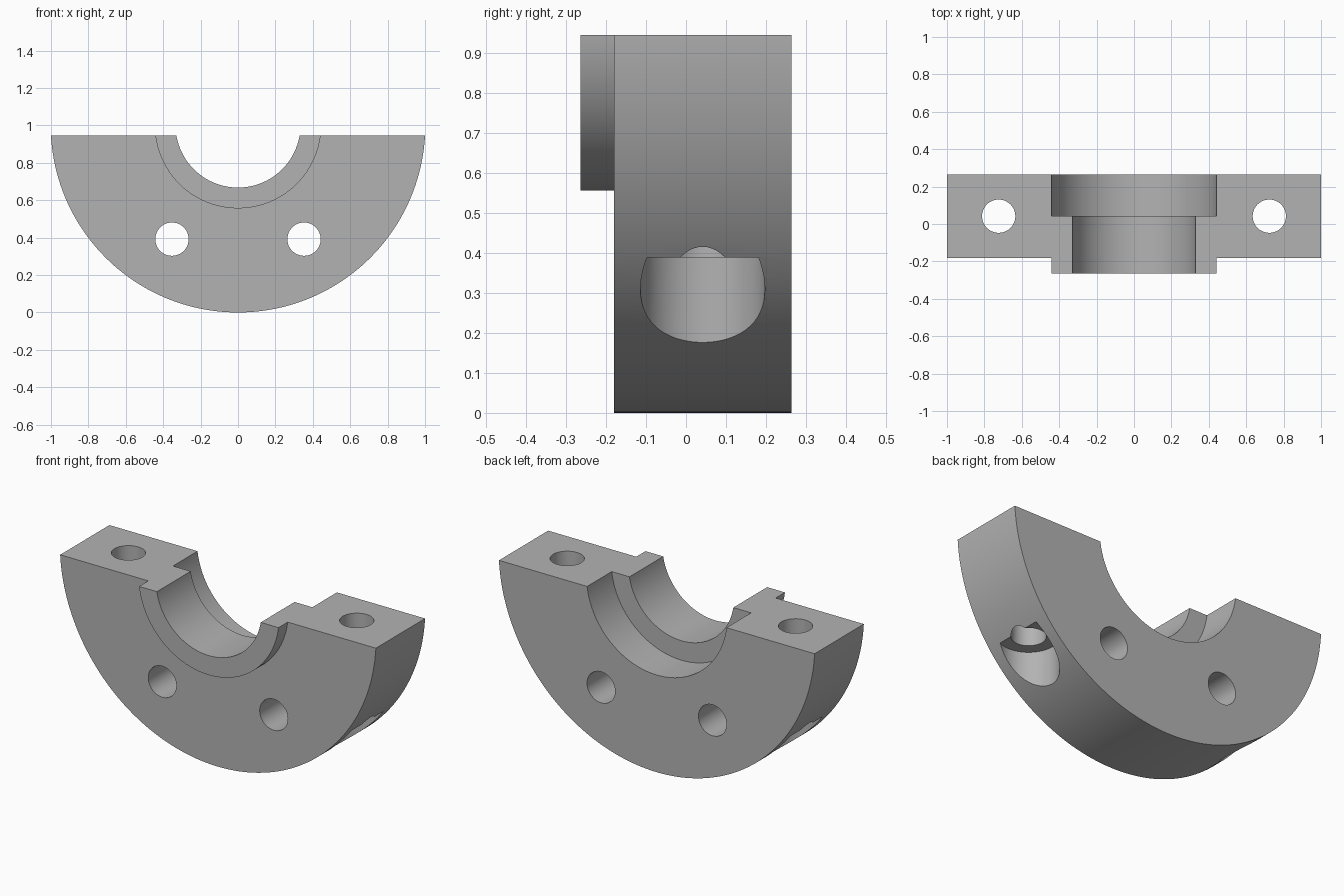
import bpy
import math

cube = bpy.data.objects.get("Cube")
if cube:
    bpy.data.objects.remove(cube, do_unlink=True)

U = 0.1113                 # design unit
AXIS_Z = 9 * U             # height of the bore axis
BACK = 2.375 * U           # rear face
FRONT = BACK - 4 * U       # front face of the half disc
MID = BACK - 2 * U         # middle of the half disc's thickness
TOP = AXIS_Z - 0.5 * U     # flat split face

grey = bpy.data.materials.new("plain grey")
grey.use_nodes = True
colour = (0.45, 0.45, 0.45, 1)
grey.diffuse_color = colour
grey.node_tree.nodes["Principled BSDF"].inputs["Base Color"].default_value = colour


def cylinder(name, radius, start, end, x, other, axis="Y", sides=96):
    """Cylinder between two positions along Y (other = z) or Z (other = y)."""
    mid = (start + end) / 2
    along_y = axis == "Y"
    bpy.ops.mesh.primitive_cylinder_add(
        vertices=sides, radius=radius, depth=abs(end - start),
        location=(x, mid, other) if along_y else (x, other, mid),
        rotation=(math.pi / 2 if along_y else 0, 0, 0))
    obj = bpy.context.object
    obj.name = name
    obj.data.materials.append(grey)
    return obj


def combine(target, tool, operation="DIFFERENCE"):
    """Apply a boolean and discard the tool."""
    tool.hide_render = True
    mod = target.modifiers.new(tool.name, "BOOLEAN")
    mod.operation = operation
    mod.solver = "EXACT"
    mod.object = tool
    bpy.context.view_layer.objects.active = target
    bpy.ops.object.modifier_apply(modifier=mod.name)
    bpy.data.objects.remove(tool, do_unlink=True)


# Disc with a raised front collar
clamp = cylinder("clamp_half", 9 * U, FRONT, BACK, 0, AXIS_Z, sides=192)
combine(clamp, cylinder("collar", 4 * U, BACK - 4.75 * U, MID, 0, AXIS_Z), "UNION")

# Stepped central bore
combine(clamp, cylinder("bore", 3 * U, -1, 1, 0, AXIS_Z))
combine(clamp, cylinder("rear_recess", 4 * U, MID, 1, 0, AXIS_Z))

# Front-to-back holes, vertical bolt holes and their bolt head pockets
for side in (-1, 1):
    combine(clamp, cylinder("face_hole", 0.8 * U, -1, 1, side * 0.353, 0.392, sides=48))
    bolt_x = side * 6.5 * U
    combine(clamp, cylinder("bolt_hole", 0.8 * U, -0.5, 1.5, bolt_x, MID, "Z", 48))
    combine(clamp, cylinder("head_pocket", 1.4 * U, -0.5, 3.5 * U, bolt_x, MID, "Z", 64))

# Remove everything above the split face
bpy.ops.mesh.primitive_cube_add(size=3, location=(0, 0, TOP + 1.5))
splitter = bpy.context.object
splitter.data.materials.append(grey)
combine(clamp, splitter)

bpy.ops.object.select_all(action="DESELECT")
clamp.select_set(True)
bpy.context.view_layer.objects.active = clamp
bpy.ops.object.transform_apply(location=True, rotation=True, scale=True)
bpy.ops.object.shade_smooth_by_angle(angle=math.radians(30))
